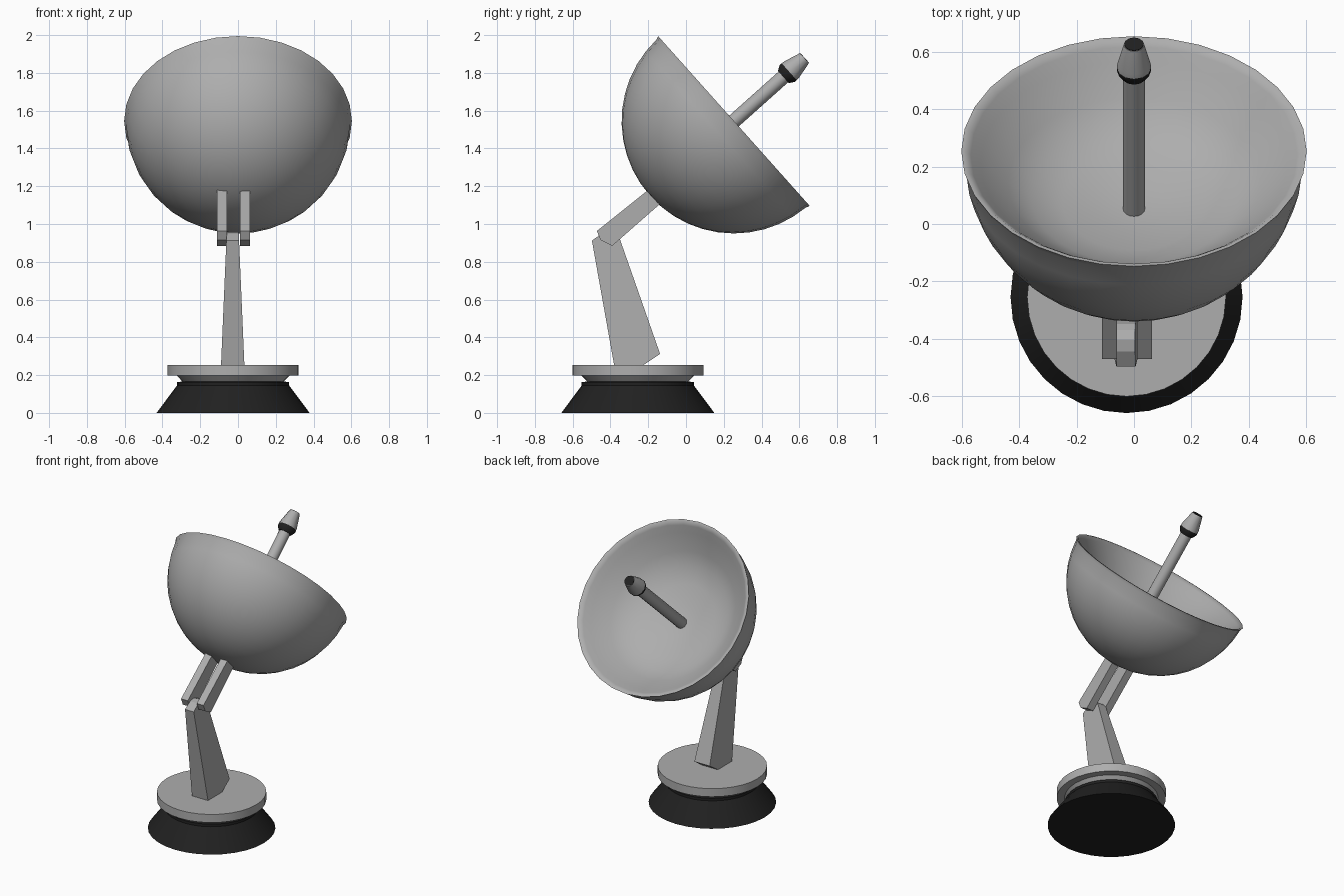
import bpy, bmesh, math
from mathutils import Matrix, Vector

if "Cube" in bpy.data.objects:
    bpy.data.objects.remove(bpy.data.objects["Cube"])


def material(name, v):
    m = bpy.data.materials.new(name)
    m.diffuse_color = (v, v, v, 1)
    m.use_nodes = True
    m.node_tree.nodes["Principled BSDF"].inputs["Base Color"].default_value = m.diffuse_color
    return m


GREY = material("light grey", 0.42)
DARK = material("near black", 0.015)


def finish(name, bm, mat, smooth_angle=None):
    bmesh.ops.remove_doubles(bm, verts=bm.verts, dist=1e-5)
    bmesh.ops.recalc_face_normals(bm, faces=bm.faces)
    me = bpy.data.meshes.new(name)
    bm.to_mesh(me)
    bm.free()
    ob = bpy.data.objects.new(name, me)
    bpy.context.collection.objects.link(ob)
    me.materials.append(mat)
    if smooth_angle:
        bpy.ops.object.select_all(action='DESELECT')
        ob.select_set(True)
        bpy.context.view_layer.objects.active = ob
        bpy.ops.object.shade_smooth_by_angle(angle=math.radians(smooth_angle))
    return ob


def lathe(name, profile, mat, frame, sides=32, smooth_angle=None):
    """Spin a (radius, height) profile around the frame's z axis."""
    bm = bmesh.new()
    vs = [bm.verts.new((r, 0, h)) for r, h in profile]
    es = [bm.edges.new(p) for p in zip(vs, vs[1:])]
    bmesh.ops.spin(bm, geom=vs + es, cent=(0, 0, 0), axis=(0, 0, 1),
                   angle=2 * math.pi, steps=sides, use_merge=True)
    bm.transform(frame)
    return finish(name, bm, mat, smooth_angle)


def plate(name, outline, x_mid, half_width, mat):
    """Extrude a side-view (y, z) outline across x; half_width depends on z."""
    bm = bmesh.new()
    rows = [[bm.verts.new((x_mid + s * half_width(z), y, z)) for y, z in outline]
            for s in (-1, 1)]
    for row in rows:
        bm.faces.new(row)
    n = len(outline)
    for i in range(n):
        j = (i + 1) % n
        bm.faces.new((rows[0][i], rows[0][j], rows[1][j], rows[1][i]))
    return finish(name, bm, mat)


# Base: dark flared foot and grey turntable
base = Matrix.Translation((-0.026, -0.255, 0))
lathe("base_foot", [(0, 0), (0.405, 0), (0.297, 0.145), (0.297, 0.163),
                    (0.25, 0.168), (0, 0.168)], DARK, base, 32, 30)
lathe("turntable", [(0, 0.166), (0.268, 0.166), (0.298, 0.197), (0.347, 0.197),
                    (0.347, 0.254), (0, 0.254)], GREY, base, 32, 30)

# Tapered lower arm with a rounded top knuckle
plate("lower_arm", [(-0.38, 0.25), (-0.23, 0.25), (-0.137, 0.312), (-0.35, 0.92),
                    (-0.37, 0.945), (-0.405, 0.958), (-0.445, 0.95), (-0.498, 0.912)],
      -0.028, lambda z: 0.062 - 0.030 * (z - 0.25) / 0.7, GREY)

# Two prongs holding the dish
for side in (-1, 1):
    plate("dish_prong", [(-0.10, 1.26), (-0.472, 0.963), (-0.452, 0.915),
                         (-0.391, 0.884), (-0.03, 1.20)],
          -0.024 + side * 0.061, lambda z: 0.026, GREY)

# Dish frame: origin at the rim centre, z along the tilted axis
axis = Vector((0, 0.746, 0.666)).normalized()
dish = Matrix.Translation((0, 0.254, 1.545)) @ axis.to_track_quat('Z', 'X').to_matrix().to_4x4()

# Dish: round outer shell, thin lip, shallow inner bowl
shell = [(0.595 * math.sin(math.radians(a)), -0.595 * math.cos(math.radians(a)))
         for a in range(0, 90, 8)]
inner = [(0.603, 0), (0.59, 0.0), (0.57, -0.018), (0.535, -0.055), (0.44, -0.145),
         (0.36, -0.205), (0.25, -0.24), (0.12, -0.262), (0, -0.275)]
lathe("dish", shell + inner, GREY, dish, 32, 50)

# Feed antenna: pole, dark collar, tapered head, dark cap
lathe("antenna_pole", [(0, -0.28), (0.038, -0.28), (0.038, 0.37), (0, 0.37)],
      GREY, dish, 16, 40)
lathe("antenna_collar", [(0, 0.35), (0.043, 0.35), (0.06, 0.378), (0.06, 0.392), (0, 0.392)],
      DARK, dish, 12, 35)
lathe("antenna_head", [(0, 0.391), (0.06, 0.391), (0.058, 0.41), (0.036, 0.499), (0, 0.499)],
      GREY, dish, 12, 35)
lathe("antenna_cap", [(0, 0.498), (0.034, 0.498), (0.034, 0.502), (0, 0.502)],
      DARK, dish, 12)
